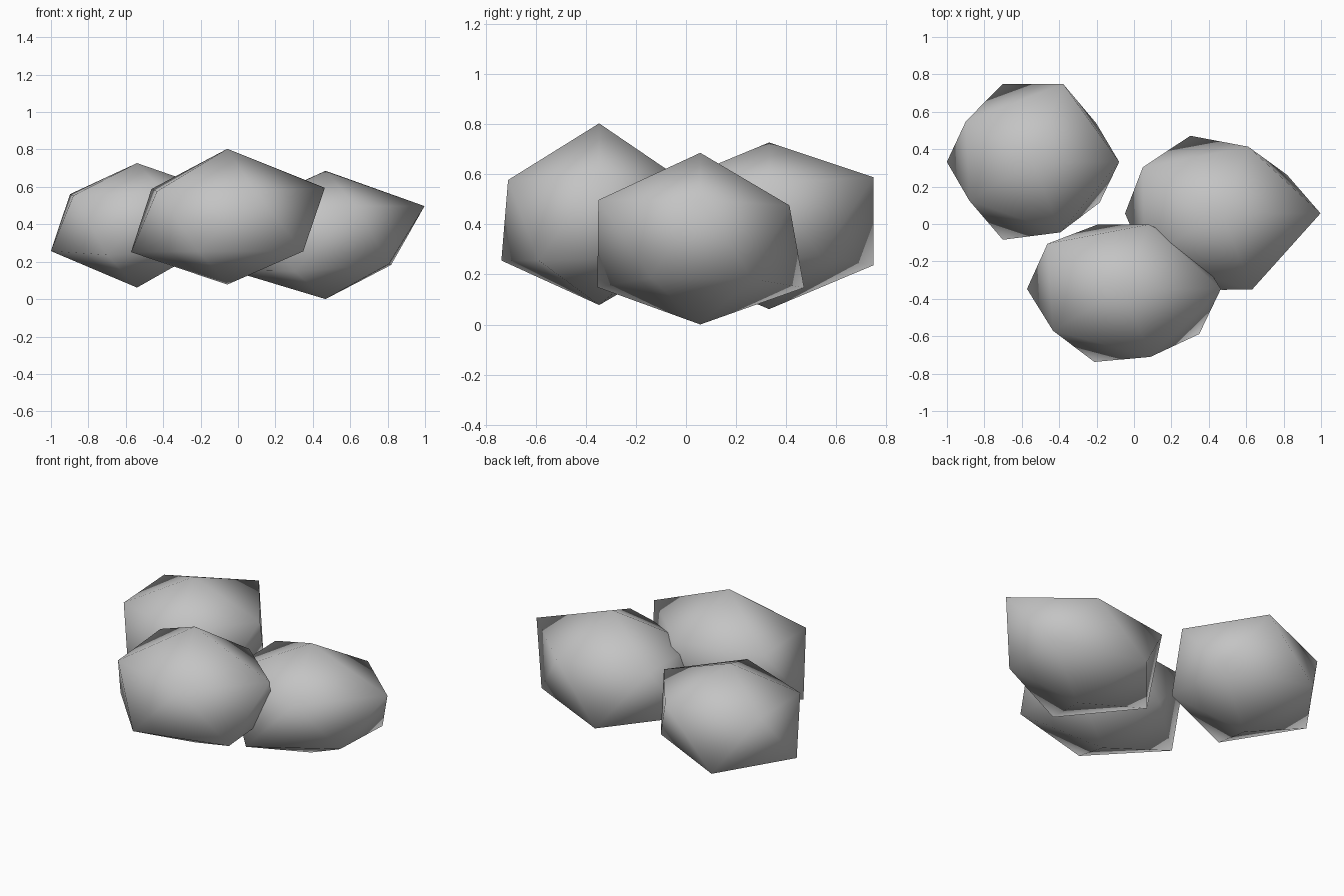
import bpy, bmesh, math

if "Cube" in bpy.data.objects:
    bpy.data.objects.remove(bpy.data.objects["Cube"])

stone = bpy.data.materials.new("grey stone")
stone.diffuse_color = (0.55, 0.55, 0.55, 1)
stone.use_nodes = True
stone.node_tree.nodes["Principled BSDF"].inputs["Base Color"].default_value = stone.diffuse_color


def ring_order(v):
    """Bottom point, lower ring, upper ring, top point; rings run anticlockwise from +x."""
    angle = 0 if abs(v.co.z) > 0.9 else (math.atan2(v.co.y, v.co.x) + 0.1) % math.tau
    return (round(v.co.z, 1), angle)


def rock(name, centre, radii, bulge):
    """Stretched icosahedron whose corners are pushed in or out by the bulge factors."""
    bm = bmesh.new()
    bmesh.ops.create_icosphere(bm, subdivisions=1, radius=1)
    for v, f in zip(sorted(bm.verts, key=ring_order), bulge):
        v.co = [c * r * f for c, r in zip(v.co, radii)]
    for face in bm.faces:
        face.smooth = True
    mesh = bpy.data.meshes.new(name)
    bm.to_mesh(mesh)
    bm.free()
    mesh.materials.append(stone)
    obj = bpy.data.objects.new(name, mesh)
    obj.location = centre
    bpy.context.collection.objects.link(obj)


# Three boulders lying in a cluster
rock("back_left_rock", (-0.54, 0.332, 0.412), (0.5, 0.42, 0.337),
     [1.04, 0.935, 1.165, 1.03, 1.165, 0.985,
      1.03, 1.167, 0.99, 0.94, 1.055, 0.935])
rock("front_rock", (-0.057, -0.347, 0.422), (0.55, 0.45, 0.365),
     [0.943, 0.95, 0.9, 1.047, 1.02, 1.02,
      1.06, 0.9, 1.02, 0.945, 0.95, 1.045])
rock("right_rock", (0.468, 0.057, 0.324), (0.57, 0.46, 0.373),
     [0.868, 0.85, 1.06, 1.012, 1.05, 0.82,
      1.038, 0.91, 1.02, 1.0, 1.04, 0.97])
